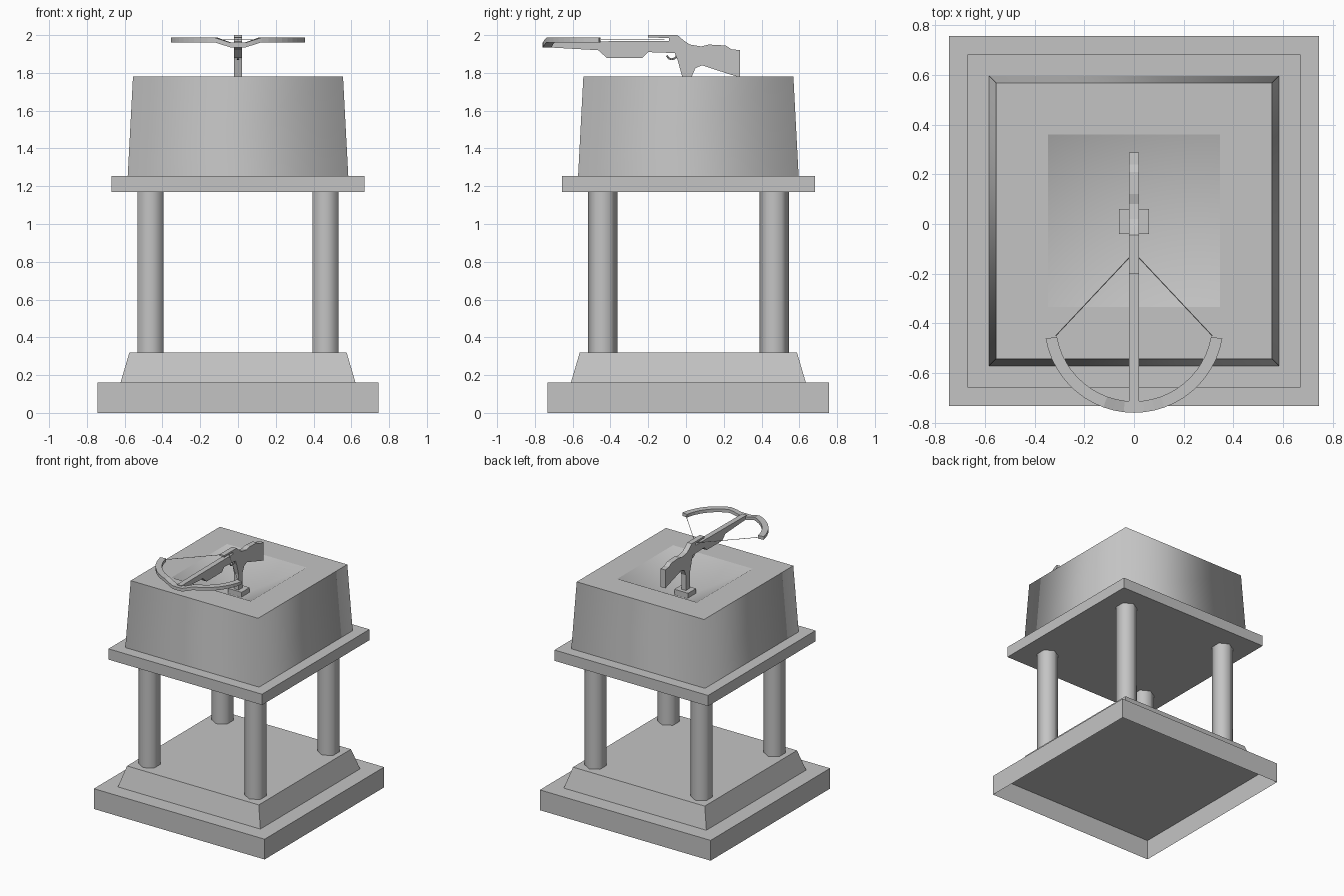
import bpy, bmesh, math
from mathutils import Vector

cube = bpy.data.objects.get("Cube")
if cube:
    bpy.data.objects.remove(cube, do_unlink=True)

MID = 0.0125  # y centre of the pedestal

stone = bpy.data.materials.new("plain_grey")
stone.use_nodes = True
GREY = (0.55, 0.55, 0.55, 1)
stone.diffuse_color = GREY
stone.node_tree.nodes["Principled BSDF"].inputs["Base Color"].default_value = GREY


def finish(name, bm, recalc=True):
    if recalc:
        bmesh.ops.recalc_face_normals(bm, faces=bm.faces)
    mesh = bpy.data.meshes.new(name)
    bm.to_mesh(mesh)
    bm.free()
    mesh.materials.append(stone)
    obj = bpy.data.objects.new(name, mesh)
    bpy.context.collection.objects.link(obj)
    return obj


def square_loft(name, rings, bottom=True, top=True, smooth=(), apex=None):
    """Stack square rings of (half width, height); smooth lists the smooth bands."""
    bm = bmesh.new()
    loops = [[bm.verts.new((sx * h, MID + sy * h, z))
              for sx, sy in ((-1, -1), (1, -1), (1, 1), (-1, 1))] for h, z in rings]
    for k, (a, b) in enumerate(zip(loops, loops[1:])):
        for i in range(4):
            j = (i + 1) % 4
            bm.faces.new((a[i], a[j], b[j], b[i])).smooth = k in smooth
    if bottom:
        bm.faces.new(loops[0][::-1])
    if apex is not None:
        tip = bm.verts.new((0, MID, apex))
        for i in range(4):
            bm.faces.new((loops[-1][i], loops[-1][(i + 1) % 4], tip)).smooth = True
    elif top:
        bm.faces.new(loops[-1])
    return finish(name, bm, recalc=False)


def box(name, x, y, z):
    bm = bmesh.new()
    bmesh.ops.create_cube(bm, size=1)
    for v in bm.verts:
        v.co = [(r[0] + r[1]) / 2 + c * (r[1] - r[0]) for c, r in zip(v.co, (x, y, z))]
    return finish(name, bm)


def side_profile(name, points, half):
    """Extrude a (y, z) outline across x."""
    bm = bmesh.new()
    face = bm.faces.new([bm.verts.new((-half, y, z)) for y, z in points])
    moved = bmesh.ops.extrude_face_region(bm, geom=[face])["geom"]
    bmesh.ops.translate(bm, vec=(2 * half, 0, 0),
                        verts=[g for g in moved if isinstance(g, bmesh.types.BMVert)])
    return finish(name, bm)


def rod(name, a, b, radius, sides, smooth=False):
    a, b = Vector(a), Vector(b)
    bm = bmesh.new()
    bmesh.ops.create_cone(bm, cap_ends=True, segments=sides, radius1=radius,
                          radius2=radius, depth=(b - a).length)
    turn = (b - a).to_track_quat('Z', 'Y')
    if abs((b - a).normalized().z) > 0.99:
        turn.identity()
    for v in bm.verts:
        v.co = turn @ v.co + (a + b) / 2
    for f in bm.faces:
        f.smooth = smooth and len(f.verts) == 4
    return finish(name, bm)


# Stepped base, open underneath
square_loft("base_slab", [(0.745, 0), (0.745, 0.16)], bottom=False)
square_loft("base_slope", [(0.622, 0.16), (0.575, 0.32)])

# Four six-sided columns, points toward front and back
for sx, side in ((-1, "right"), (1, "left")):
    for sy, end in ((-1, "front"), (1, "back")):
        x, y = sx * 0.463, MID + sy * 0.454
        rod(f"column_{end}_{side}", (x, y, 0.32), (x, y, 1.17), 0.0785, 6, True)

# Upper plate and softly shaded block with a sunken top
square_loft("upper_plate", [(0.67, 1.17), (0.67, 1.255)])
square_loft("upper_block", [(0.584, 1.25), (0.556, 1.78), (0.347, 1.78)],
            smooth=(0,), apex=1.59)

# Mount
box("mount_foot", (-0.06, 0.06), (-0.04, 0.06), (1.57, 1.66))
box("mount_post", (-0.02, 0.02), (-0.02, 0.03), (1.64, 1.80))

# Crossbow stock with grip and butt
side_profile("stock", [
    (-0.73, 1.965), (-0.73, 1.935), (-0.465, 1.92), (-0.42, 1.88), (-0.23, 1.88),
    (-0.2, 1.91), (-0.06, 1.905), (-0.045, 1.87), (-0.02, 1.78), (0.03, 1.78),
    (0.05, 1.825), (0.085, 1.84), (0.13, 1.825), (0.287, 1.775), (0.287, 1.92),
    (0.24, 1.925), (0.21, 1.945), (0.12, 1.95), (0.08, 1.94), (0.02, 1.95),
    (-0.01, 1.97), (-0.045, 2.0), (-0.2, 2.0), (-0.2, 1.987), (-0.09, 1.985),
    (-0.09, 1.97)], 0.02)

# Trigger guard
ring = [(-0.075 + 0.026 * math.cos(t * math.pi / 4), 1.892 + 0.02 * math.sin(t * math.pi / 4))
        for t in range(8)]
for i in range(4, 8):
    (ya, za), (yb, zb) = ring[i], ring[(i + 1) % 8]
    rod(f"trigger_guard_{i - 3}", (0, ya, za), (0, yb, zb), 0.005, 6)

# Curved bow, dipping where it meets the stock
bm = bmesh.new()
sections = []
STEPS = 24
for i in range(STEPS + 1):
    ang = math.radians(-170 + 160 * i / STEPS)
    c, s = math.cos(ang), math.sin(ang)
    dip = 0.027 * min(1, max(0, (0.125 - abs(0.361 * c)) / 0.085))
    sections.append([bm.verts.new((r * c, -0.399 + r * s, z - dip))
                     for r, z in ((0.315, 1.962), (0.361, 1.962), (0.361, 1.987), (0.315, 1.987))])
for a, b in zip(sections, sections[1:]):
    for i in range(4):
        j = (i + 1) % 4
        bm.faces.new((a[i], a[j], b[j], b[i]))
bm.faces.new(sections[0])
bm.faces.new(sections[-1])
finish("bow", bm)

# Bow string
for sx, side in ((-1, "right"), (1, "left")):
    rod(f"string_{side}", (sx * 0.315, -0.45, 1.975), (0, -0.115, 1.975), 0.002, 5)
